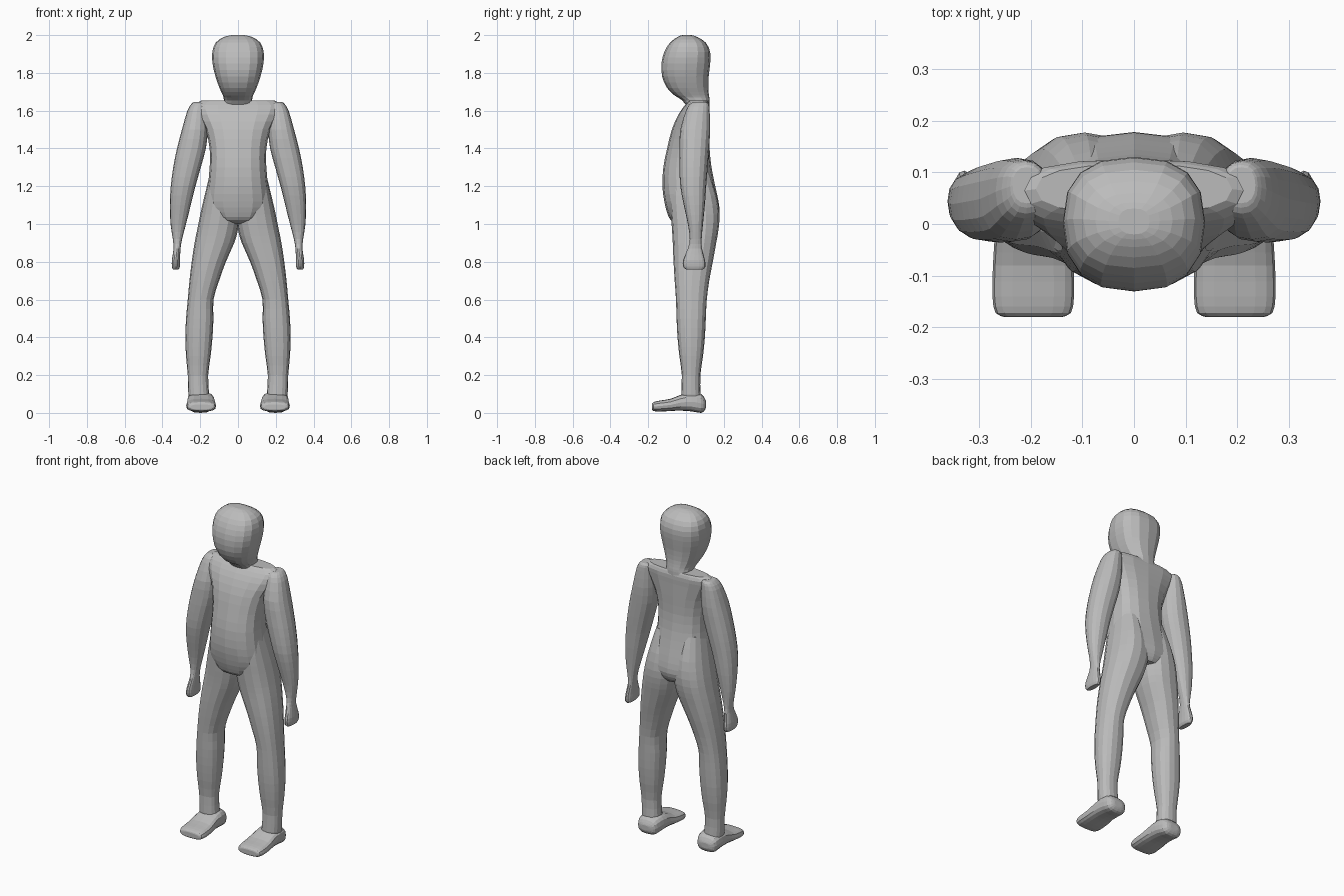
import bpy, bmesh, math

skin = bpy.data.materials.new("plain grey")
skin.diffuse_color = (0.5, 0.5, 0.5, 1)


def resample(rows, steps):
    """Catmull-Rom interpolation between station rows."""
    out = []
    for i in range(len(rows) - 1):
        p = [rows[max(0, min(len(rows) - 1, i + k))] for k in (-1, 0, 1, 2)]
        for s in range(steps):
            t = s / steps
            out.append([0.5 * (2 * b + (c - a) * t + (2 * a - 5 * b + 4 * c - d) * t * t
                               + (3 * b - a - 3 * c + d) * t ** 3) for a, b, c, d in zip(*p)])
    out.append(list(rows[-1]))
    return out


def loft(name, rows, axis="z", n=2.4, sides=16, steps=2, mirror=False):
    """Skin rounded sections; row = (station, u0, u1, v0, v1)."""
    bm = bmesh.new()
    rings = []
    for st, u0, u1, v0, v1 in resample(rows, steps):
        ring = []
        for k in range(sides):
            a = 2 * math.pi * k / sides
            c, s = math.cos(a), math.sin(a)
            u = (u0 + u1) / 2 + (u1 - u0) / 2 * math.copysign(abs(c) ** (2 / n), c)
            v = (v0 + v1) / 2 + (v1 - v0) / 2 * math.copysign(abs(s) ** (2 / n), s)
            ring.append(bm.verts.new((u, v, st) if axis == "z" else (u, st, v)))
        rings.append(ring)
    for a, b in zip(rings, rings[1:]):
        for k in range(sides):
            j = (k + 1) % sides
            bm.faces.new((a[k], a[j], b[j], b[k]))
    bm.faces.new(rings[0])
    bm.faces.new(rings[-1])
    bmesh.ops.recalc_face_normals(bm, faces=bm.faces)
    me = bpy.data.meshes.new(name)
    bm.to_mesh(me)
    bm.free()
    me.materials.append(skin)
    ob = bpy.data.objects.new(name, me)
    bpy.context.collection.objects.link(ob)
    if mirror:
        m = ob.modifiers.new("mirror", "MIRROR")
        m.use_mirror_merge = False
    return ob


def sym(rows):
    return [(z, -h, h, y0, y1) for z, h, y0, y1 in rows]


# Head with neck
loft("head", sym([
    (1.60, .085, .02, .125), (1.655, .075, -.02, .125), (1.68, .08, -.06, .122),
    (1.72, .098, -.10, .118), (1.78, .119, -.126, .12), (1.85, .135, -.13, .128),
    (1.91, .136, -.115, .128), (1.96, .118, -.085, .105), (1.99, .075, -.045, .06),
    (2.0, .03, -.02, .03)]), n=2.5)

# Torso
loft("torso", sym([
    (1.0, .08, -.03, .15), (1.02, .12, -.08, .165), (1.06, .155, -.1, .178),
    (1.12, .17, -.115, .172), (1.2, .16, -.125, .155), (1.3, .15, -.12, .135),
    (1.4, .15, -.1, .125), (1.5, .172, -.075, .125), (1.58, .215, -.04, .125),
    (1.63, .23, -.005, .125), (1.655, .19, .02, .115)]), n=2.5)

# Arms with hands
loft("arm", [
    (.76, .315, .345, .0, .09), (.775, .307, .35, -.015, .103), (.81, .307, .35, -.015, .1),
    (.87, .304, .341, .01, .085), (.92, .296, .345, .02, .083), (1.0, .275, .357, .01, .09),
    (1.1, .25, .361, -.012, .1), (1.2, .225, .356, -.03, .107), (1.3, .197, .343, -.035, .115),
    (1.4, .17, .323, -.035, .122), (1.5, .16, .297, -.03, .128), (1.6, .165, .268, .0, .125),
    (1.635, .17, .247, .02, .12), (1.645, .18, .235, .04, .11)], n=2.3, mirror=True)

# Legs
loft("leg", [
    (.03, .145, .25, -.015, .09), (.1, .153, .263, -.025, .078), (.2, .158, .266, -.022, .076),
    (.3, .145, .275, -.035, .09), (.4, .135, .279, -.045, .1), (.5, .13, .275, -.05, .105),
    (.6, .13, .266, -.053, .11), (.7, .1, .257, -.06, .123), (.8, .064, .245, -.066, .142),
    (.9, .02, .23, -.07, .16), (.97, .0, .216, -.074, .172), (1.05, -.01, .2, -.08, .177),
    (1.15, .0, .177, -.085, .162), (1.28, .02, .145, -.08, .12)], n=2.4, mirror=True)

# Feet
loft("foot", [
    (-.18, .14, .25, .018, .045), (-.172, .122, .268, .01, .057), (-.14, .116, .274, .007, .065),
    (-.08, .117, .273, .01, .075), (-.03, .122, .27, .012, .095), (.03, .125, .268, .008, .11),
    (.08, .135, .262, .0, .1), (.1, .15, .247, .015, .075), (.106, .175, .225, .03, .06)],
    axis="y", n=2.8, mirror=True)
